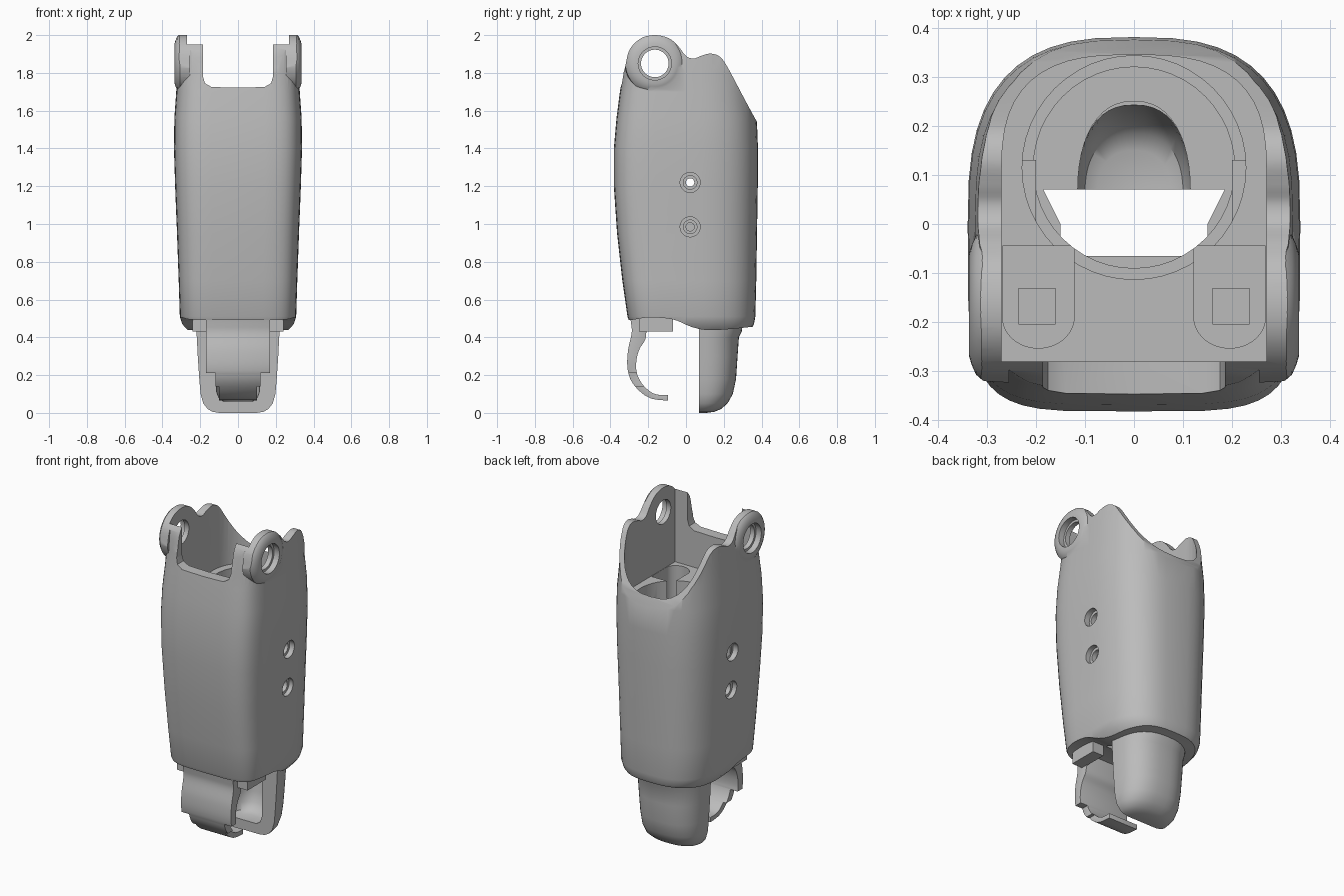
import bpy, bmesh, math
from mathutils import Vector

old = bpy.data.objects.get("Cube")
if old:
    bpy.data.objects.remove(old)

grey = bpy.data.materials.new("plain grey")
grey.use_nodes = True
COLOUR = (0.5, 0.5, 0.5, 1)
grey.diffuse_color = COLOUR
grey.node_tree.nodes["Principled BSDF"].inputs["Base Color"].default_value = COLOUR


def loft(name, rings):
    """Skin a closed solid through rings of equal point count."""
    bm = bmesh.new()
    loops = [[bm.verts.new(p) for p in r] for r in rings]
    n = len(loops[0])
    for a, b in zip(loops, loops[1:]):
        for i in range(n):
            j = (i + 1) % n
            bm.faces.new((a[i], a[j], b[j], b[i]))
    bm.faces.new(loops[0][::-1])
    bm.faces.new(loops[-1])
    bmesh.ops.recalc_face_normals(bm, faces=bm.faces)
    me = bpy.data.meshes.new(name)
    bm.to_mesh(me)
    bm.free()
    ob = bpy.data.objects.new(name, me)
    bpy.context.collection.objects.link(ob)
    me.materials.append(grey)
    return ob


def prism(name, pts, lo, hi, axis="z"):
    """Extrude a 2D outline: (y, z) along x, or (x, y) along z."""
    place = (lambda p, t: (t, *p)) if axis == "x" else (lambda p, t: (*p, t))
    return loft(name, [[place(p, t) for p in pts] for t in (lo, hi)])


def box(name, x0, x1, y0, y1, z0, z1):
    return prism(name, [(x0, y0), (x1, y0), (x1, y1), (x0, y1)], z0, z1)


def circle(cx, cy, r, n=40):
    return [(cx + r * math.cos(math.tau * i / n), cy + r * math.sin(math.tau * i / n))
            for i in range(n)]


def arc(hw, y0, depth, power, n=24):
    """Rounded back half of a section, from +x round to -x."""
    pts = []
    for i in range(n + 1):
        c, s = math.cos(math.pi * i / n), math.sin(math.pi * i / n)
        pts.append((math.copysign(abs(c) ** (2 / power), c) * hw,
                    y0 + depth * abs(s) ** (2 / power)))
    return pts


def spline(pts, steps=5):
    """Catmull-Rom curve through 2D points."""
    p = [Vector(q) for q in [pts[0], *pts, pts[-1]]]
    out = []
    for a, b, c, d in zip(p, p[1:], p[2:], p[3:]):
        for k in range(steps):
            t = k / steps
            out.append(tuple(0.5 * (2 * b + (c - a) * t + (2 * a - 5 * b + 4 * c - d) * t * t
                                    + (3 * b - a - 3 * c + d) * t ** 3)))
    return out + [tuple(pts[-1])]


def volume(mesh):
    bm = bmesh.new()
    bm.from_mesh(mesh)
    v = bm.calc_volume(signed=True)
    bm.free()
    return v


def combine(target, tool, operation="DIFFERENCE"):
    """Boolean that moves to the next solver when a result is implausible."""
    before = volume(target.data)
    low, high = (0.999, 2) if operation == "UNION" else (0.3, 1.001)
    for solver in ("EXACT", "MANIFOLD", "FLOAT"):
        backup = target.data.copy()
        mod = target.modifiers.new("cut", "BOOLEAN")
        mod.operation, mod.solver, mod.object = operation, solver, tool
        bpy.context.view_layer.objects.active = target
        bpy.ops.object.modifier_apply(modifier=mod.name)
        if low * before <= volume(target.data) <= high * before:
            break
        target.modifiers.clear()
        target.data = backup
    bpy.data.objects.remove(tool)


def finish(ob, bevel=0):
    bpy.ops.object.select_all(action="DESELECT")
    ob.select_set(True)
    bpy.context.view_layer.objects.active = ob
    if bevel:
        mod = ob.modifiers.new("soft edges", "BEVEL")
        mod.width, mod.segments, mod.angle_limit = bevel, 3, math.radians(50)
        bpy.ops.object.modifier_apply(modifier=mod.name)
    bpy.ops.object.shade_smooth_by_angle(angle=math.radians(35))


# Body shell: z, half width, front reach, back reach
SECTIONS = [(0.40, 0.23, 0.25, 0.31), (0.44, 0.27, 0.28, 0.345), (0.47, 0.295, 0.295, 0.36),
            (0.51, 0.308, 0.31, 0.367), (0.7, 0.314, 0.337, 0.372), (0.95, 0.323, 0.365, 0.376),
            (1.2, 0.333, 0.382, 0.38), (1.4, 0.339, 0.382, 0.381), (1.56, 0.337, 0.368, 0.375),
            (1.7, 0.327, 0.35, 0.36), (1.8, 0.324, 0.335, 0.36), (1.94, 0.315, 0.325, 0.36),
            (2.05, 0.285, 0.32, 0.36)]
rings = []
for z, hw, front, back in SECTIONS:
    outline = arc(hw, 0, back, 2.8) + [(-x, -y) for x, y in arc(hw, 0, front, 4.8)[1:-1]]
    rings.append([(x, y, z) for x, y in outline])
body = loft("body_shell", rings)

# Softly swollen pivot bosses on both sides
LUG = (-0.165, 1.85)
for side in (-1, 1):
    steps = [(0.255, 0.16), (0.306, 0.156), (0.322, 0.142), (0.331, 0.122), (0.336, 0.105)]
    combine(body, loft("boss", [[(side * x, *p) for p in circle(*LUG, r)] for x, r in steps]),
            "UNION")

# Side silhouette trims the wavy top and bottom rims
top = spline([(0.5, 1.38), (0.42, 1.47), (0.365, 1.56), (0.3, 1.68), (0.22, 1.83), (0.18, 1.885),
              (0.13, 1.902), (0.08, 1.89), (0.04, 1.876), (0.0, 1.89), (-0.04, 1.94),
              (-0.09, 1.983), (-0.165, 2.0), (-0.24, 1.982), (-0.3, 1.92), (-0.328, 1.81),
              (-0.37, 1.72), (-0.5, 1.65)])
bottom = spline([(-0.5, 0.49), (-0.31, 0.49), (-0.2, 0.505), (-0.07, 0.495), (0.03, 0.455),
                 (0.12, 0.438), (0.25, 0.445), (0.35, 0.455), (0.5, 0.46)])
combine(body, prism("silhouette", top + bottom, -0.6, 0.6, "x"), "INTERSECT")

# Upper cavity, long bore and through opening in the floor
SHELF, FLOOR = 1.5, 0.6
combine(body, prism("upper_cavity", arc(0.27, 0.1, 0.245, 2.8) + [(-0.27, -0.28), (0.27, -0.28)],
                    SHELF, 2.3))
combine(body, prism("wide_bore", circle(0, 0.115, 0.228, 48), 1.3, SHELF + 0.01))
combine(body, prism("bore", circle(0, 0.115, 0.205, 48), FLOOR, 1.4))
combine(body, prism("floor_opening", [(-0.15, -0.065), (0.15, -0.065), (0.15, 0), (0.185, 0.07),
                                      (-0.185, 0.07), (-0.15, 0)], 0.2, FLOOR + 0.03))
combine(body, prism("scoop_top", arc(0.115, 0.06, 0.19, 2.3), 0.2, FLOOR + 0.02))

# Round-bottomed slots in the shelf
for side in (-1, 1):
    slot = [(-x, -y) for x, y in arc(0.073, 0.19, 0.063, 2)] + [(0.073, -0.045), (-0.073, -0.045)]
    combine(body, prism("slot", [(x + side * 0.195, y) for x, y in slot], 0.7, SHELF + 0.02))

# Front notch with rounded lower corners
NOTCH = [(-0.185, 2.2), (-0.185, 1.78), (-0.175, 1.745), (-0.14, 1.725), (0, 1.722)]
notch = NOTCH + [(-x, z) for x, z in NOTCH[-2::-1]]
combine(body, loft("notch", [[(x, y, z) for x, z in notch] for y in (-0.6, -0.2)]))

# Inner guide rails and slot pegs
for side, word in ((-1, "right"), (1, "left")):
    a, b = sorted((side * 0.2, side * 0.285))
    combine(body, box("guide_rail", a, b, -0.03, 0.13, FLOOR - 0.01, 1.38), "UNION")
    a, b = sorted((side * 0.16, side * 0.235))
    finish(box("slot_peg_" + word, a, b, -0.205, -0.13, 0.65, 0.85))

# Pivot and screw holes, each with an outer counterbore
for (y, z), hole, sink, depth in ((LUG, 0.073, 0.088, 0.3),
                                  ((0.022, 1.22), 0.022, 0.053, 0.3),
                                  ((0.022, 0.985), 0.022, 0.053, 0.295)):
    combine(body, prism("hole", circle(y, z, hole), -0.6, 0.6, "x"))
    for side in (-1, 1):
        combine(body, prism("counterbore", circle(y, z, sink), side * depth, side * 0.6, "x"))
        if hole < 0.05:
            combine(body, prism("inner_sink", circle(y, z, 0.036), side * (depth - 0.03),
                                side * 0.6, "x"))
finish(body)

# Rear lower finger, a rounded scoop open toward the front: z, half width, depth
FINGER = [(0, 0.10, 0.04), (0.006, 0.135, 0.08), (0.02, 0.16, 0.115), (0.05, 0.184, 0.15),
          (0.1, 0.198, 0.178), (0.18, 0.205, 0.195), (0.3, 0.213, 0.203), (0.4, 0.218, 0.21),
          (0.43, 0.22, 0.225), (0.5, 0.222, 0.235)]
finger = loft("rear_finger", [[(x, y, z) for x, y in arc(w, 0.07, d, 2.5)] for z, w, d in FINGER])
HOLLOW = [(0.06, 0.075, 0.09), (0.075, 0.1, 0.125), (0.11, 0.113, 0.15), (0.17, 0.115, 0.17),
          (0.7, 0.115, 0.19)]
combine(finger, loft("hollow", [[(x, y, z) for x, y in arc(w, 0.06, d, 2.4)]
                                for z, w, d in HOLLOW]))
finish(finger)

# Front hooked clip: wide strap above, narrow curled tip below
outer = spline([(-0.3, 0.53), (-0.29, 0.47), (-0.288, 0.42), (-0.307, 0.33), (-0.31, 0.24),
                (-0.29, 0.17), (-0.24, 0.11), (-0.18, 0.075), (-0.095, 0.065)])
inner = spline([(-0.095, 0.095), (-0.165, 0.1), (-0.225, 0.145), (-0.26, 0.21), (-0.262, 0.28),
                (-0.245, 0.34), (-0.215, 0.39), (-0.21, 0.45), (-0.21, 0.53)])
clip = prism("front_clip", outer + inner, -0.17, 0.17, "x")
for side in (-1, 1):
    a, b = sorted((side * 0.1, side * 0.3))
    combine(clip, box("tip_side", a, b, -0.5, 0, 0, 0.14))
    a, b = sorted((side * 0.12, side * 0.3))
    combine(clip, box("tip_shoulder", a, b, -0.5, 0, 0.1, 0.21))
finish(clip, 0.006)

# Side blocks joining the clip to the underside of the body
for side, word in ((-1, "right"), (1, "left")):
    a, b = sorted((side * 0.165, side * 0.24))
    finish(box("clip_block_" + word, a, b, -0.25, -0.07, 0.43, 0.54))
